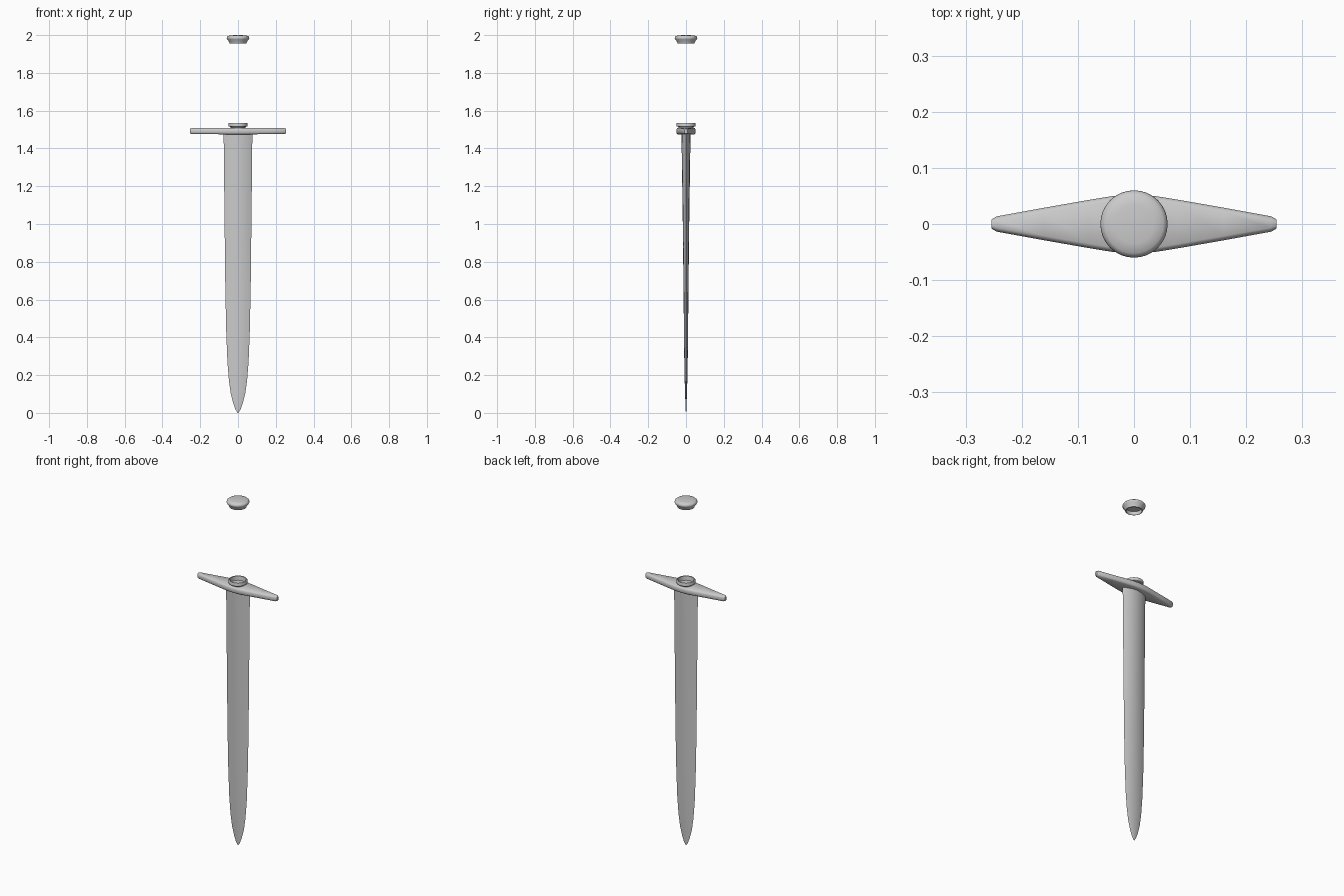
import bpy, bmesh
from math import sin, cos, pi

if "Cube" in bpy.data.objects:
    bpy.data.objects.remove(bpy.data.objects["Cube"])


def loft(name, rings, cap_start=True, cap_end=True, angle=40):
    """Skin a list of equal-length closed rings into one smooth-shaded object."""
    bm = bmesh.new()
    rows = [[bm.verts.new(p) for p in ring] for ring in rings]
    n = len(rows[0])
    for a, b in zip(rows, rows[1:]):
        for i in range(n):
            j = (i + 1) % n
            bm.faces.new((a[i], a[j], b[j], b[i]))
    if cap_start:
        bm.faces.new(rows[0][::-1])
    if cap_end:
        bm.faces.new(rows[-1])
    bmesh.ops.remove_doubles(bm, verts=bm.verts, dist=1e-5)
    bmesh.ops.recalc_face_normals(bm, faces=bm.faces)
    mesh = bpy.data.meshes.new(name)
    bm.to_mesh(mesh)
    bm.free()
    ob = bpy.data.objects.new(name, mesh)
    bpy.context.collection.objects.link(ob)
    bpy.ops.object.select_all(action='DESELECT')
    ob.select_set(True)
    bpy.context.view_layer.objects.active = ob
    bpy.ops.object.shade_smooth_by_angle(angle=angle * pi / 180)
    return ob


def turned(name, profile, n=32):
    """Turn a closed wall profile of (radius, z) about the z axis."""
    rings = [[(r * cos(2 * pi * i / n), r * sin(2 * pi * i / n), z)
              for i in range(n)] for r, z in profile]
    return loft(name, rings)


# Blade: lens section with sharp edges, (z, half width, half thickness)
def lens(z, w, t, n=8):
    xs = [cos(pi * i / n) for i in range(n + 1)]
    front = [(w * x, -t * (1 - x * x), z) for x in xs]
    back = [(w * x, t * (1 - x * x), z) for x in xs[::-1][1:-1]]
    return front + back


blade = [(0.003, 0.004, 0.001), (0.02, 0.014, 0.002), (0.05, 0.025, 0.003),
         (0.10, 0.038, 0.005), (0.17, 0.048, 0.007), (0.27, 0.056, 0.009),
         (0.42, 0.062, 0.011), (0.65, 0.067, 0.013), (1.0, 0.071, 0.017),
         (1.48, 0.076, 0.024)]
loft("blade", [lens(0, 0.001, 0.0005)] + [lens(*b) for b in blade], angle=35)


# Guard: tapered bar with rounded sides, (x, half width, half height)
def bar(x, w, h, zc=1.492):
    c = min(0.008, w * 0.5)
    pts = [(w, -h * 0.45), (w, h * 0.45), (w - c * 0.4, h * 0.8), (w - c, h)]
    side = [(w - c, -h), (w - c * 0.4, -h * 0.8)] + pts
    loop = side + [(-y, z) for y, z in reversed(side)]
    return [(x, y, zc + z) for y, z in loop]


half = [(0.0, 0.051, 0.0175), (0.04, 0.0495, 0.0175), (0.08, 0.043, 0.017),
        (0.16, 0.029, 0.0165), (0.245, 0.0135, 0.0155), (0.254, 0.008, 0.012)]
stations = [(-x, w, h) for x, w, h in half[:0:-1]] + half
loft("guard", [bar(*s) for s in stations])

# Collar: open cup on the guard
turned("collar", [(0.0, 1.507), (0.038, 1.507), (0.041, 1.514), (0.049, 1.517),
                  (0.05, 1.532), (0.048, 1.535), (0.042, 1.535),
                  (0.039, 1.512), (0.0, 1.512)])

# Pommel: flared cap, hollow underneath, standing clear above the guard
turned("pommel", [(0.0, 2.0), (0.035, 1.999), (0.052, 1.996), (0.058, 1.991),
                  (0.06, 1.984), (0.058, 1.979), (0.048, 1.966),
                  (0.045, 1.956), (0.041, 1.955), (0.040, 1.975),
                  (0.0, 1.976)])
